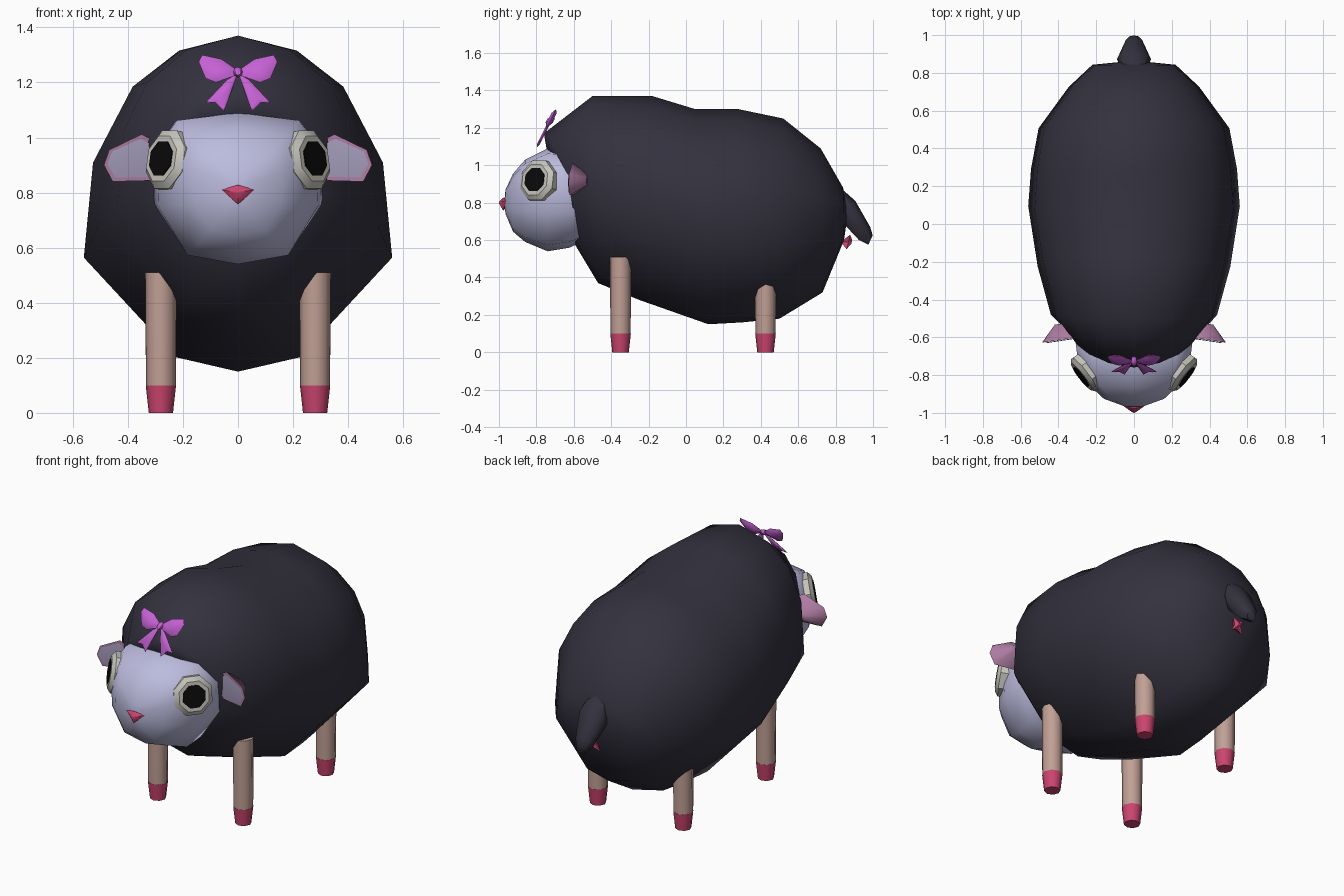
import bpy, bmesh, math
from mathutils import Vector

if "Cube" in bpy.data.objects:
    bpy.data.objects.remove(bpy.data.objects["Cube"])

COLORS = {"wool": (0.033, 0.031, 0.048), "face": (0.50, 0.50, 0.73), "skin": (0.53, 0.35, 0.30),
          "pink": (0.60, 0.06, 0.16), "eye": (0.56, 0.55, 0.50), "black": (0.003, 0.003, 0.003),
          "mauve": (0.42, 0.20, 0.36), "inner": (0.36, 0.32, 0.48), "bow": (0.56, 0.12, 0.66)}
MATS = {}
for key, rgb in COLORS.items():
    MATS[key] = bpy.data.materials.new(key)
    MATS[key].diffuse_color = (*rgb, 1)


def finish(name, bm, color, mirror=False, angle=50):
    bmesh.ops.recalc_face_normals(bm, faces=bm.faces)
    me = bpy.data.meshes.new(name)
    bm.to_mesh(me)
    bm.free()
    ob = bpy.data.objects.new(name, me)
    bpy.context.collection.objects.link(ob)
    me.materials.append(MATS[color])
    bpy.ops.object.select_all(action='DESELECT')
    ob.select_set(True)
    bpy.context.view_layer.objects.active = ob
    bpy.ops.object.shade_smooth_by_angle(angle=math.radians(angle))
    if mirror:
        m = ob.modifiers.new("Mirror", 'MIRROR')
        m.use_mirror_merge = False
    return ob


def skin(bm, rings, start=None, end=None):
    """Bridge vertex loops; close ends with a fan to a point or an ngon."""
    vs = [[bm.verts.new(p) for p in r] for r in rings]
    n = len(vs[0])
    for a, b in zip(vs, vs[1:]):
        for i in range(n):
            j = (i + 1) % n
            bm.faces.new((a[i], a[j], b[j], b[i]))
    for loop, tip in ((vs[0], start), (vs[-1], end)):
        if tip is None:
            bm.faces.new(loop)
        else:
            t = bm.verts.new(tip)
            for i in range(n):
                bm.faces.new((loop[i], loop[(i + 1) % n], t))


def loft(name, half, stations, color, start=None, end=None, angle=50):
    """Symmetric sections: (bottom y, z, top y, z, half width, lean exponent)."""
    prof = half + [(-x, u) for x, u in half[-2:0:-1]]
    rings = [[(x * w, yb + (yt - yb) * u ** p, zb + (zt - zb) * u) for x, u in prof]
             for yb, zb, yt, zt, w, p in stations]
    bm = bmesh.new()
    skin(bm, rings, start, end)
    return finish(name, bm, color, angle=angle)


def tube(name, sections, color, axis=(0, 0, 1), sides=8, turn=0.5, angle=35):
    """Mirrored round sections (centre, radius) about an axis."""
    q = Vector(axis).to_track_quat('Z', 'Y')
    rings = []
    for c, r in sections:
        rings.append([Vector(c) + q @ Vector((r * math.cos(a), r * math.sin(a), 0))
                      for a in (2 * math.pi * (i + turn) / sides for i in range(sides))])
    bm = bmesh.new()
    skin(bm, rings)
    return finish(name, bm, color, True, angle)


def puff(name, pts, plane, front, back, color, mirror=False, s=0.5, angle=50):
    """Padded outline in x/z; plane(x, z) gives y, front/back are depths of the inset faces."""
    cx = sum(p[0] for p in pts) / len(pts)
    cz = sum(p[1] for p in pts) / len(pts)

    def ring(k, d):
        out = []
        for x, z in pts:
            x, z = cx + (x - cx) * k, cz + (z - cz) * k
            out.append((x, plane(x, z) + d, z))
        return out
    bm = bmesh.new()
    skin(bm, [ring(s, -front), ring(1, 0), ring(s, back)])
    return finish(name, bm, color, mirror, angle)


# Woolly body
loft("wool_body",
     [(0, 1), (.42, .95), (.75, .83), (.94, .66), (1, .36), (.4, .045), (0, 0)],
     [(-.60, .60, -.745, 1.085, .30, 3), (-.59, .57, -.76, 1.17, .32, 3),
      (-.47, .37, -.50, 1.37, .44, 1),
      (-.25, .28, -.18, 1.37, .51, 1), (.12, .15, .05, 1.30, .56, 1),
      (.30, .16, .28, 1.30, .545, 1), (.50, .18, .52, 1.25, .505, 1),
      (.73, .32, .72, 1.09, .345, 1), (.845, .60, .84, .88, .22, 1)],
     "wool", start=(0, -.58, .8), end=(0, .865, .74), angle=70)

# Head
loft("head",
     [(0, 1), (.75, .95), (1, .75), (.98, .38), (.62, .06), (0, 0)],
     [(-.965, .74, -.965, .87, .05, 1), (-.925, .645, -.925, .955, .16, 1),
      (-.86, .59, -.86, 1.03, .23, 1), (-.74, .54, -.74, 1.09, .295, 1),
      (-.62, .56, -.62, 1.08, .31, 1), (-.54, .60, -.54, 1.03, .29, 1)],
     "face", start=(0, -.972, .80), angle=60)

# Nose
puff("nose", [(-.062, .81), (0, .828), (.062, .81), (0, .758)],
     lambda x, z: -.978 + abs(x) * .3, .022, .04, "pink", s=.12, angle=60)

# Eyes and pupils
axis = Vector((.78, -.60, .17)).normalized()
c = Vector((.263, -.797, .92))
tube("eyes", [(c - axis * .08, .112), (c, .116), (c + axis * .02, .090)], "eye", axis)
tube("pupils", [(c, .068), (c + axis * .024, .068)], "black", axis)

# Ears with a lighter inner panel
ear = [(.27, .845), (.455, .84), (.487, .90), (.468, .955), (.35, 1.012), (.27, .97)]
puff("ears", ear, lambda x, z: -.60 - (x - .3) * .15, 0, .085, "mauve", True, s=.35, angle=80)
mx, mz = .38, .92
puff("inner_ears", [(mx + (x - mx) * .88, mz + (z - mz) * .82) for x, z in ear],
     lambda x, z: -.605 - (x - .3) * .15, .001, .003, "inner", True, s=.9)

# Legs and hooves
for name, y, top in (("front", -.35, .51), ("back", .425, .42)):
    tube(name + "_legs", [((.28, y, .10), .054), ((.28, y, top), .057)], "skin", turn=0, angle=60)
    tube(name + "_hooves", [((.28, y, 0), .044), ((.28, y, .10), .055)], "pink", turn=0, angle=60)

# Tail
loft("tail", [(0, 1), (.8, .8), (1, .4), (.6, 0), (0, 0)],
     [(.80, .76, .82, .885, .06, 1), (.85, .68, .905, .81, .09, 1),
      (.925, .60, .985, .67, .055, 1), (.975, .575, .998, .625, .03, 1)], "wool")

# Small star under the tail
star = []
for i in range(8):
    r, a = (.055 if i % 2 == 0 else .021), math.pi / 4 * (i + 1)
    star.append((r * math.cos(a), .59 + r * math.sin(a)))
puff("star", star, lambda x, z: .868 + (z - .59) * .25, .03, .018, "pink", s=.25, angle=40)


# Bow: loops, ribbon ends and knot
def bow_plane(x, z):
    return -.80 + (z - 1.09) * .5


puff("bow_loops", [(.01, 1.225), (.01, 1.25), (.06, 1.285), (.13, 1.30), (.143, 1.275),
                   (.118, 1.215), (.08, 1.20)], bow_plane, .014, .014, "bow", True, s=.6)
puff("bow_ends", [(.0, 1.235), (.04, 1.21), (.12, 1.125), (.083, 1.128), (.05, 1.095),
                  (.02, 1.18)], bow_plane, .008, .008, "bow", True, s=.7)
puff("bow_knot", [(.018 * math.cos(i * math.pi / 4), 1.238 + .02 * math.sin(i * math.pi / 4))
                  for i in range(8)], bow_plane, .020, .020, "bow", s=.6)

for m in bpy.data.materials:
    if m.users and not m.is_grease_pencil:
        m.use_nodes = True
        m.node_tree.nodes["Principled BSDF"].inputs["Base Color"].default_value = m.diffuse_color
